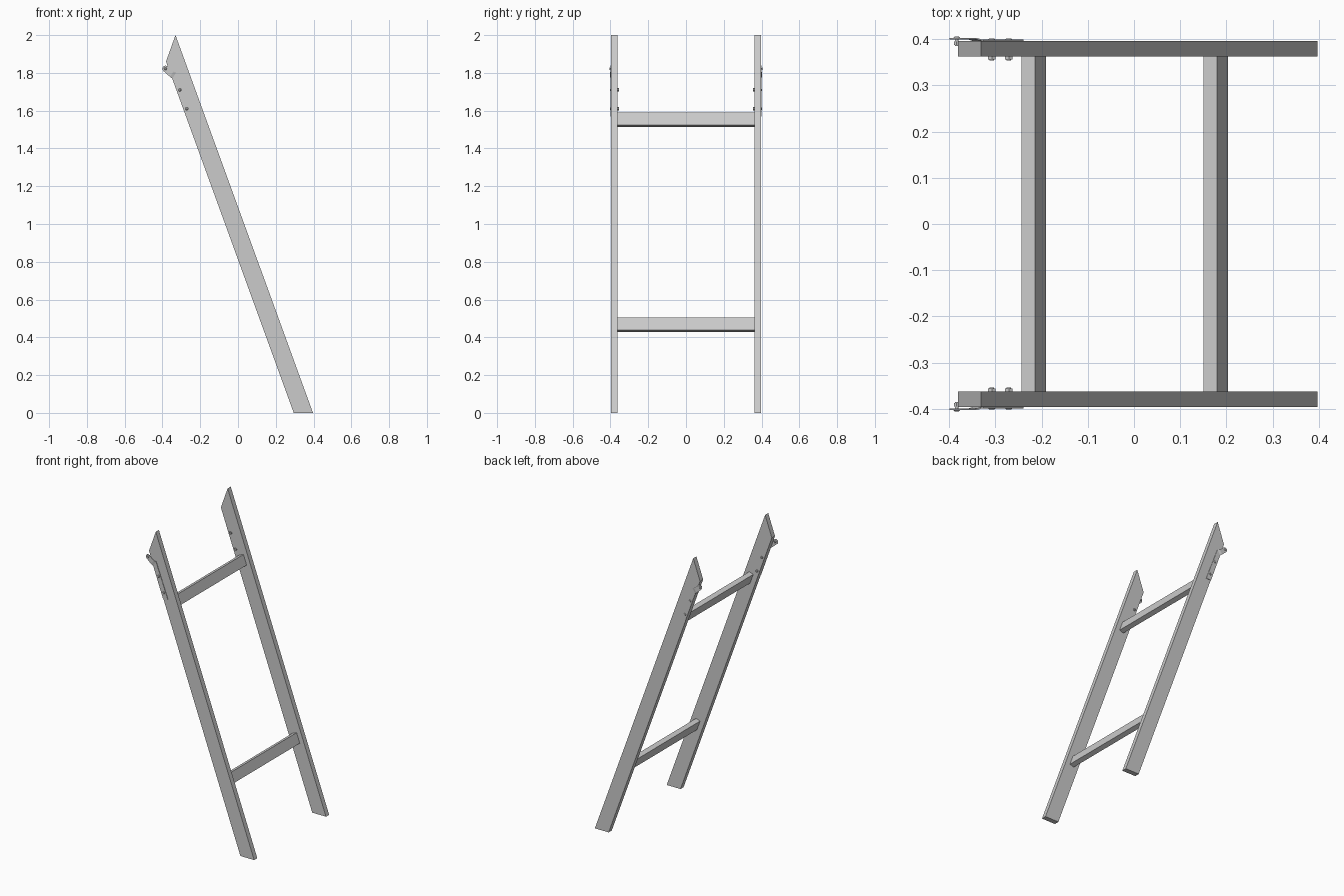
import bpy, bmesh, math
from mathutils import Vector, Matrix

if "Cube" in bpy.data.objects:
    bpy.data.objects.remove(bpy.data.objects["Cube"])

TILT = math.radians(20)  # lean of the rails


def finish(name, bm, mirror=True):
    bmesh.ops.recalc_face_normals(bm, faces=bm.faces)
    me = bpy.data.meshes.new(name)
    bm.to_mesh(me)
    bm.free()
    ob = bpy.data.objects.new(name, me)
    bpy.context.collection.objects.link(ob)
    if mirror:
        m = ob.modifiers.new("Mirror", 'MIRROR')
        m.use_axis = (False, True, False)
        m.use_mirror_merge = False
    return ob


def extrude_profile(name, pts, y0, y1, mirror=True):
    """Extrude an xz outline between two y values."""
    bm = bmesh.new()
    a = [bm.verts.new((x, y0, z)) for x, z in pts]
    b = [bm.verts.new((x, y1, z)) for x, z in pts]
    bm.faces.new(a)
    bm.faces.new(b[::-1])
    for i in range(len(pts)):
        j = (i + 1) % len(pts)
        bm.faces.new((a[i], a[j], b[j], b[i]))
    return finish(name, bm, mirror)


def cyl(bm, x, z, r, y0, y1, sides, r2=None):
    rot = Matrix.Rotation(-math.pi / 2, 4, 'X')
    bmesh.ops.create_cone(bm, cap_ends=True, segments=sides, radius1=r,
                          radius2=r if r2 is None else r2, depth=y1 - y0,
                          matrix=Matrix.Translation((x, (y0 + y1) / 2, z)) @ rot)


# side rails with angled top cut
extrude_profile("side_rail", [(0.295, 0), (0.397, 0), (-0.331, 2.0), (-0.381, 1.86)],
                0.363, 0.396)

# rungs, tilted with the rails
u = Vector((-math.sin(TILT), math.cos(TILT))) * 0.0345
v = Vector((math.cos(TILT), math.sin(TILT))) * 0.0157
for label, c in (("lower", (0.1765, 0.466)), ("upper", (-0.217, 1.552))):
    c = Vector(c)
    extrude_profile(label + "_rung", [c - u - v, c - u + v, c + u + v, c + u - v],
                    -0.363, 0.363, mirror=False)

# bent steel strap: stations of (left point, right point, inner y)
eye, r = Vector((-0.384, 1.822)), 0.016
d = Vector((-0.745, 0.667))
n = Vector((-0.667, -0.745))
stations = [((-0.276, 1.57), (-0.239, 1.57), 0.396),
            ((-0.348, 1.77), (-0.327, 1.802), 0.396),
            ((-0.360, 1.779), (-0.342, 1.807), 0.400)]
for k in range(6):
    a = math.radians(k * 16)
    p = eye + d * r * math.sin(a)
    w = n * r * math.cos(a)
    stations.append((p + w, p - w, 0.400))
bm = bmesh.new()
rings = []
for l, q, y in stations:
    rings.append([bm.verts.new((s[0], yy, s[1]))
                  for s, yy in ((l, y), (q, y), (q, y + 0.003), (l, y + 0.003))])
for a, b in zip(rings, rings[1:]):
    for i in range(4):
        j = (i + 1) % 4
        bm.faces.new((a[i], a[j], b[j], b[i]))
bm.faces.new(rings[0])
bm.faces.new(rings[-1])
finish("hinge_strap", bm)

# bolts through the rail, hex nut inside and low head outside
for i, (x, z) in enumerate(((-0.308, 1.71), (-0.271, 1.61))):
    bm = bmesh.new()
    cyl(bm, x, z, 0.005, 0.354, 0.400, 12)
    cyl(bm, x, z, 0.009, 0.356, 0.363, 6)
    cyl(bm, x, z, 0.008, 0.399, 0.402, 16, 0.005)
    finish(f"strap_bolt_{i + 1}", bm)

# pivot pin at the strap eye
bm = bmesh.new()
cyl(bm, eye.x, eye.y, 0.004, 0.385, 0.404, 12)
cyl(bm, eye.x, eye.y, 0.007, 0.388, 0.395, 6)
cyl(bm, eye.x, eye.y, 0.007, 0.403, 0.406, 16, 0.004)
finish("pivot_pin", bm)
